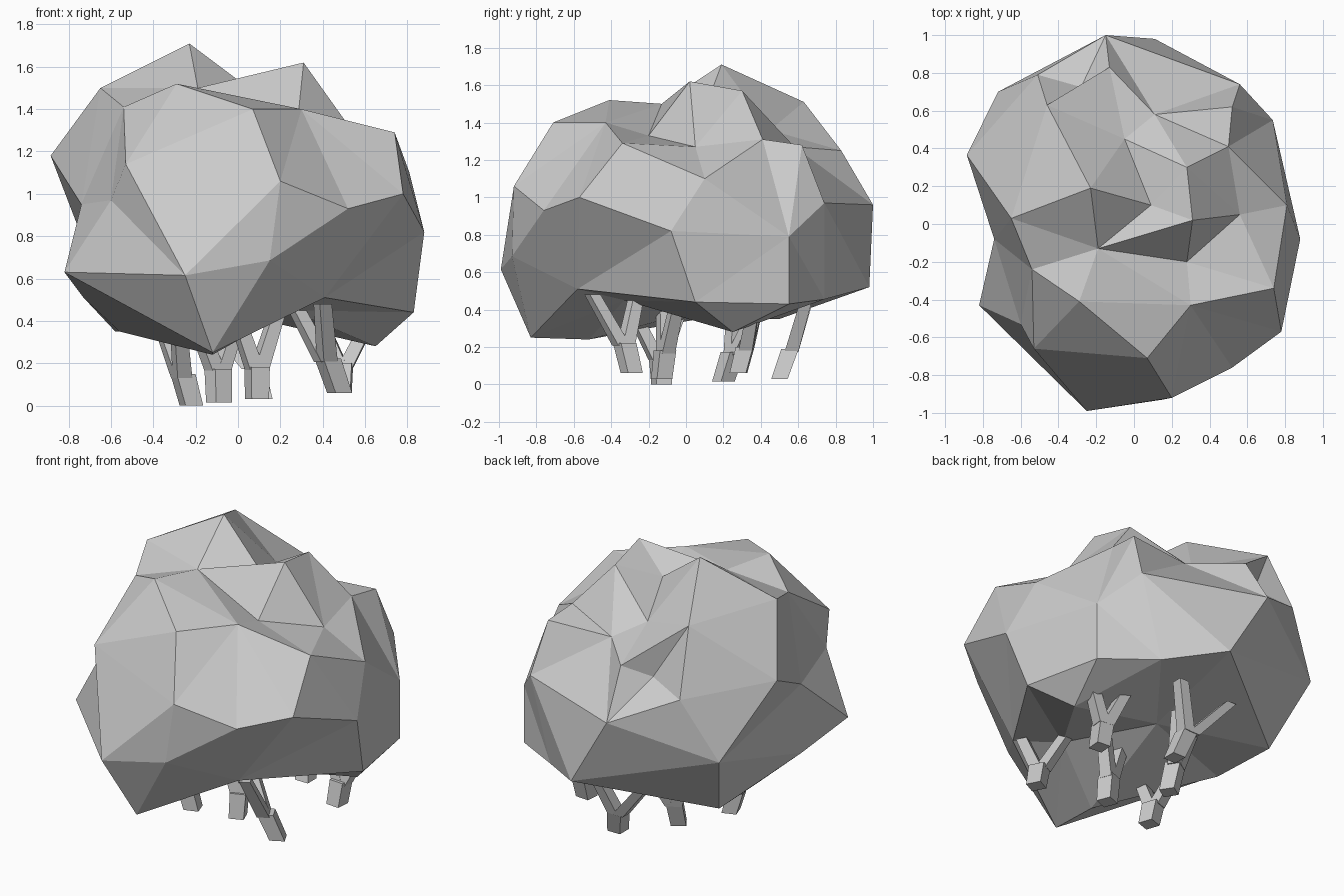
import bpy, bmesh, math
from mathutils import Vector

grey = bpy.data.materials.new("plain grey")
grey.diffuse_color = (0.6, 0.6, 0.6, 1)


def finish(bm, name):
    bmesh.ops.recalc_face_normals(bm, faces=bm.faces)
    mesh = bpy.data.meshes.new(name)
    bm.to_mesh(mesh)
    bm.free()
    mesh.materials.append(grey)
    obj = bpy.data.objects.new(name, mesh)
    bpy.context.collection.objects.link(obj)
    return obj


# Foliage: corner points of a faceted blob, joined by the hull of their directions
CORNERS = [
    # crown peaks and hollows
    (-.23, .19, 1.71), (.31, .02, 1.62), (-.29, -.41, 1.52), (.07, -.71, 1.4),
    (-.54, -.24, 1.41), (.3, -.43, 1.4), (.56, .05, 1.27), (.5, .41, 1.31),
    (.28, .3, 1.57), (.09, .1, 1.47), (-.19, -.13, 1.5), (-.65, .03, 1.5),
    (-.46, .63, 1.51), (-.05, .45, 1.36), (.52, .62, 1.28), (-.13, .83, 1.25),
    (.28, -.2, 1.33), (.11, .58, 1.27), (-.28, .725, 1.18),
    # front
    (-.53, -.66, 1.14), (.2, -.92, 1.06), (.52, -.76, .93), (-.25, -.99, .615),
    (.15, -.93, .685), (-.12, -.83, .25), (.41, -.58, .51),
    # right side
    (.74, -.34, 1.29), (.78, -.57, 1.0), (.81, .1, 1.1), (.88, -.08, .82),
    (.83, .05, .44), (.735, .55, .79), (.735, .55, .43), (.65, .25, .28),
    # left side
    (-.82, -.43, .63), (-.6, -.53, .97), (-.74, -.08, .95), (-.885, .365, 1.18),
    (-.73, -.1, .51), (-.72, .7, .75), (-.51, .79, 1.12),
    # back
    (-.15, 1.0, .96), (.11, .98, .52), (.56, .74, .97), (-.58, .5, .35),
    (.42, .74, .455),
    # underside
    (-.56, .07, .35), (-.12, -.52, .24), (.25, -.33, .45), (0, .2, .43),
]
centre = Vector((0, .02, .85))
bm = bmesh.new()
home = {}
for p in CORNERS:
    v = bm.verts.new((Vector(p) - centre).normalized())
    home[v] = Vector(p)
bmesh.ops.convex_hull(bm, input=list(bm.verts))
for v in bm.verts:
    v.co = home[v]
finish(bm, "foliage")


# Stems: forked four-sided limbs, each with a base, a knee and two tips
def limb(bm, a, b, r0, r1, turn):
    rings = []
    for p, r in ((a, r0), (b, r1)):
        rings.append([bm.verts.new(p + Vector((r * math.cos(turn + k * math.pi / 2),
                                               r * math.sin(turn + k * math.pi / 2), 0)))
                      for k in range(4)])
    for k in range(4):
        j = (k + 1) % 4
        bm.faces.new((rings[0][k], rings[0][j], rings[1][j], rings[1][k]))
    bm.faces.new(rings[0][::-1])
    bm.faces.new(rings[1])


# base, first tip, second tip
STEMS = [
    ((.48, -.29, .06), (.4, -.5, .48), (.28, -.27, .45)),
    ((.49, .28, .06), (.62, .36, .4), (.38, .38, .42)),
    ((-.22, -.13, 0), (-.36, -.04, .38), (-.28, -.27, .36)),
    ((.09, -.13, .03), (.18, -.05, .42), (0, -.12, .4)),
    ((-.09, .2, .015), (-.2, .26, .4), (0, .39, .42)),
    ((.12, .5, .03), (.19, .64, .44), (-.16, .64, .42)),
]
for i, stem in enumerate(STEMS):
    bm = bmesh.new()
    base, tip_a, tip_b = (Vector(p) for p in stem)
    fork = tip_a - tip_b
    turn = math.atan2(fork.y, fork.x) + math.pi / 4
    knee = base.lerp((tip_a + tip_b) / 2, .4)
    limb(bm, base, knee, .062, .066, turn)
    for tip in (tip_a, tip_b):
        limb(bm, knee.lerp(tip, .1) - Vector((0, 0, .04)), tip, .052, .045, turn)
    finish(bm, f"stem_{i + 1}")
